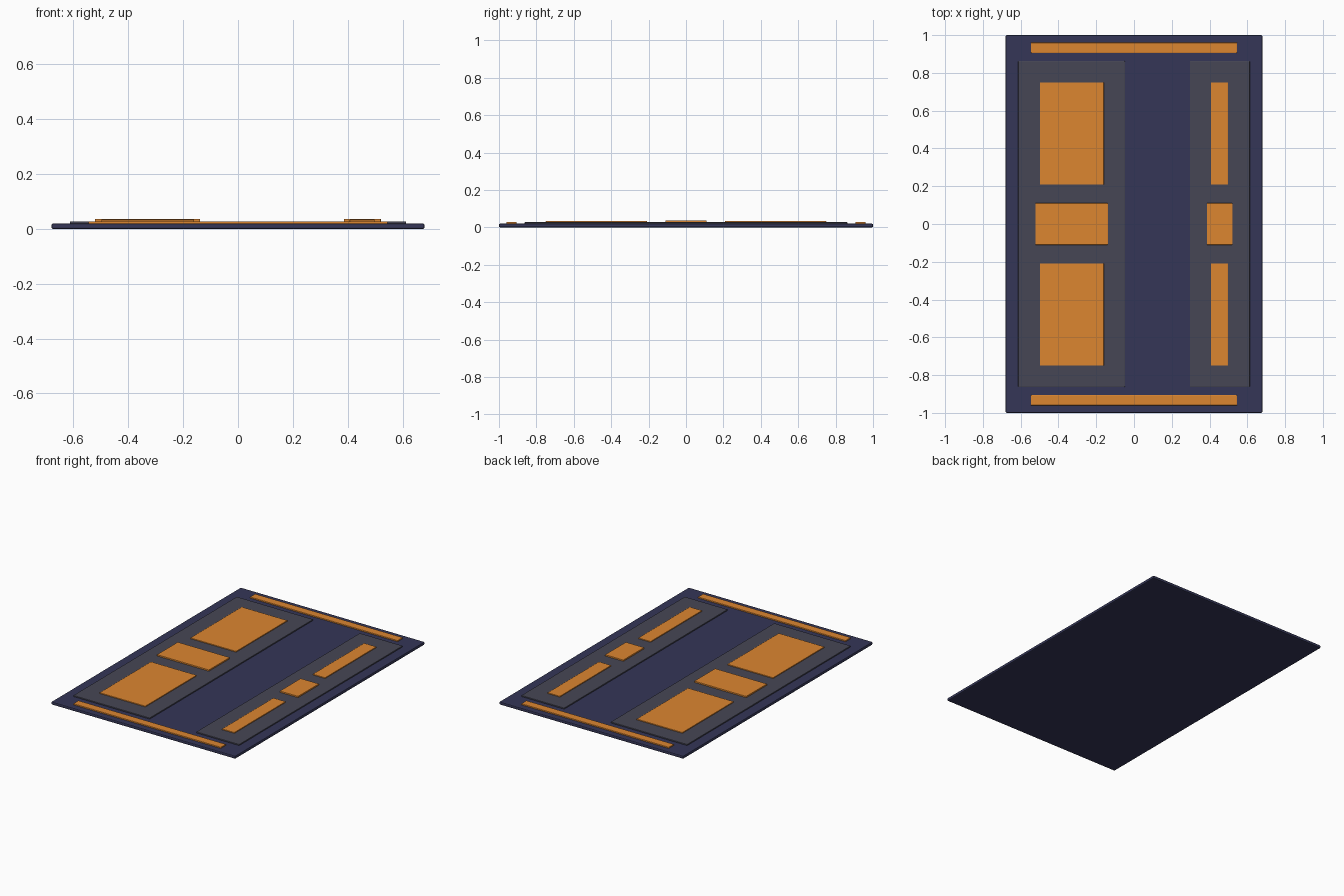
import bpy

if "Cube" in bpy.data.objects:
    bpy.data.objects.remove(bpy.data.objects["Cube"])


def material(name, color):
    m = bpy.data.materials.new(name)
    m.diffuse_color = (*color, 1)
    m.use_nodes = True
    m.node_tree.nodes["Principled BSDF"].inputs["Base Color"].default_value = m.diffuse_color
    return m


NAVY = material("navy", (0.035, 0.037, 0.095))
SLATE = material("slate", (0.062, 0.062, 0.09))
ORANGE = material("orange", (0.72, 0.24, 0.03))


def slab(name, x0, x1, y0, y1, z0, z1, mat, bevel):
    """Box given by its limits, with a small edge bevel."""
    bpy.ops.mesh.primitive_cube_add(
        size=1, location=((x0 + x1) / 2, (y0 + y1) / 2, (z0 + z1) / 2))
    ob = bpy.context.object
    ob.name = name
    ob.scale = (x1 - x0, y1 - y0, z1 - z0)
    bpy.ops.object.transform_apply(location=False, rotation=False, scale=True)
    ob.data.materials.append(mat)
    mod = ob.modifiers.new("edge_bevel", 'BEVEL')
    mod.width = bevel
    mod.segments = 2
    return ob


# Base board
slab("base_board", -0.68, 0.68, -1, 1, 0, 0.02, NAVY, 0.006)

# Columns: panel limits, long pad limits, middle pad limits (x)
columns = {
    "left": ((-0.613, -0.048), (-0.498, -0.16), (-0.522, -0.138)),
    "right": ((0.296, 0.613), (0.407, 0.498), (0.386, 0.521)),
}
for side, (panel, pad, mid) in columns.items():
    slab(side + "_panel", *panel, -0.863, 0.863, 0.018, 0.028, SLATE, 0.003)
    slab(side + "_middle_pad", *mid, -0.11, 0.11, 0.026, 0.037, ORANGE, 0.002)
    slab(side + "_back_pad", *pad, 0.208, 0.75, 0.026, 0.034, ORANGE, 0.002)
    slab(side + "_front_pad", *pad, -0.75, -0.208, 0.026, 0.034, ORANGE, 0.002)

# Trim bars along the short ends
slab("back_bar", -0.545, 0.545, 0.906, 0.96, 0.018, 0.028, ORANGE, 0.002)
slab("front_bar", -0.545, 0.545, -0.96, -0.906, 0.018, 0.028, ORANGE, 0.002)
